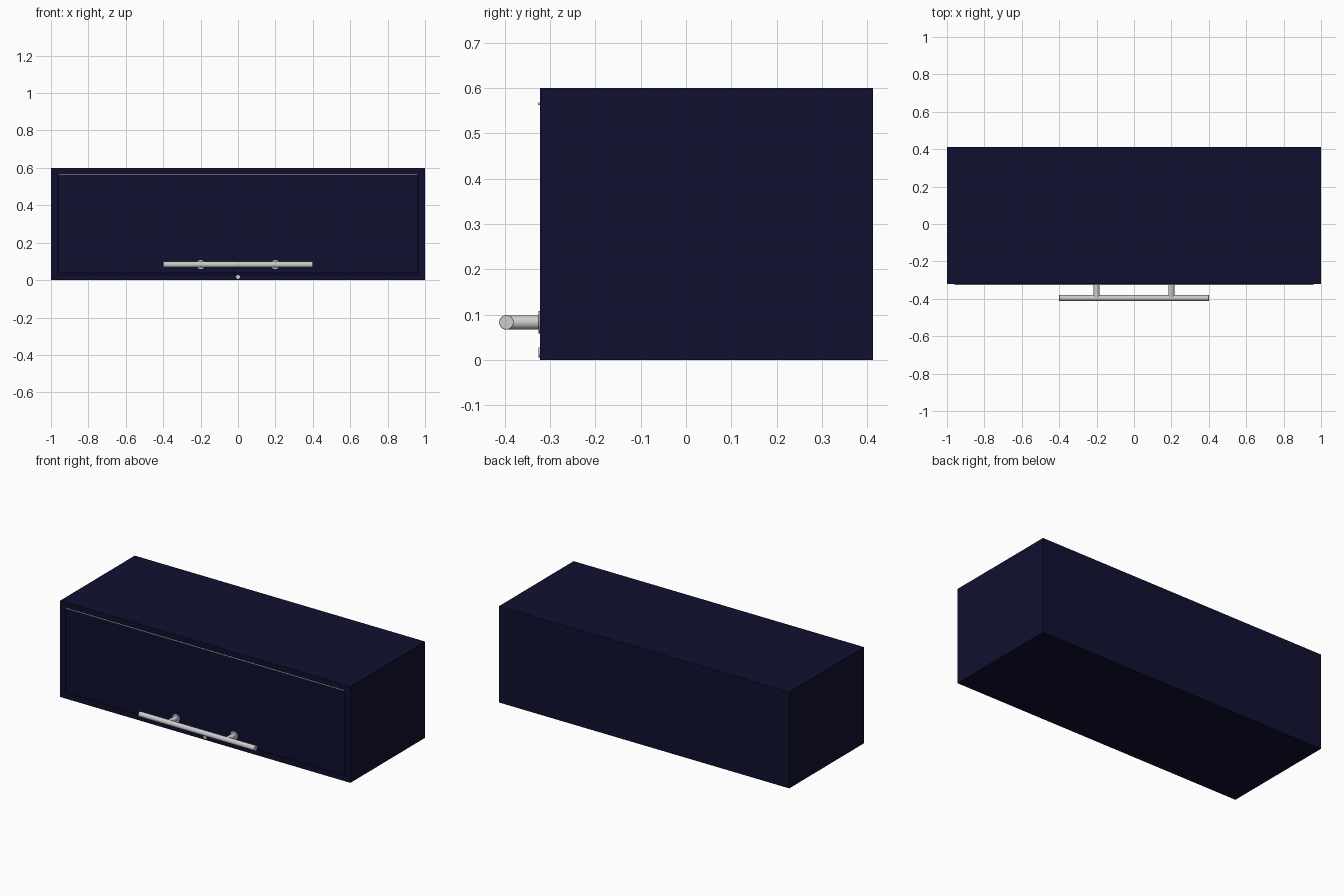
import bpy, bmesh
from math import pi
from mathutils import Vector

if "Cube" in bpy.data.objects:
    bpy.data.objects.remove(bpy.data.objects["Cube"])

FRONT, BACK, H, WALL = -0.322, 0.412, 0.6, 0.037

navy = bpy.data.materials.new("navy")
navy.diffuse_color = (0.005, 0.005, 0.03, 1)
navy.use_nodes = True
navy.node_tree.nodes["Principled BSDF"].inputs["Base Color"].default_value = navy.diffuse_color


def box(name, lo, hi, mat=None):
    lo, hi = Vector(lo), Vector(hi)
    bm = bmesh.new()
    bmesh.ops.create_cube(bm, size=1)
    bmesh.ops.scale(bm, vec=hi - lo, verts=bm.verts)
    bmesh.ops.translate(bm, vec=(lo + hi) / 2, verts=bm.verts)
    return finish(name, bm, mat)


def finish(name, bm, mat=None):
    bmesh.ops.recalc_face_normals(bm, faces=bm.faces)
    mesh = bpy.data.meshes.new(name)
    bm.to_mesh(mesh)
    bm.free()
    ob = bpy.data.objects.new(name, mesh)
    bpy.context.collection.objects.link(ob)
    if mat:
        mesh.materials.append(mat)
    return ob


def rod(name, r, start, end, sides=32, bevel=0):
    start, end = Vector(start), Vector(end)
    axis = end - start
    bpy.ops.mesh.primitive_cylinder_add(vertices=sides, radius=r, depth=axis.length,
                                        location=(start + end) / 2,
                                        rotation=axis.to_track_quat('Z', 'Y').to_euler())
    ob = bpy.context.object
    ob.name = name
    if bevel:
        mod = ob.modifiers.new("soft_edge", 'BEVEL')
        mod.width, mod.segments = bevel, 2
    bpy.ops.object.shade_smooth_by_angle(angle=pi / 6)
    return ob


# Carcass: five panels around an open front
box("bottom_panel", (-1, FRONT, 0), (1, BACK, WALL - 0.003), navy)
box("top_panel", (-1, FRONT, H - WALL + 0.005), (1, BACK, H), navy)
box("back_panel", (-1 + WALL, BACK - WALL, WALL - 0.003), (1 - WALL, BACK, H - WALL + 0.005), navy)
for side, s in (("left", -1), ("right", 1)):
    x0, x1 = sorted((s, s * (1 - WALL)))
    box(side + "_panel", (x0, FRONT, WALL - 0.003), (x1, BACK, H - WALL + 0.005), navy)

# Flap door set flush in the opening with a hairline gap
box("flap_door", (-0.96, FRONT, 0.037), (0.96, FRONT + 0.04, 0.563), navy)

# Hinge pin along the top of the door
rod("hinge_pin", 0.003, (-0.96, FRONT - 0.002, 0.565), (0.96, FRONT - 0.002, 0.565), 16)

# Bar handle on two posts with round mounting plates
BAR_Y, BAR_Z = -0.396, 0.083
rod("handle_bar", 0.016, (-0.4, BAR_Y, BAR_Z), (0.4, BAR_Y, BAR_Z), bevel=0.001)
for side, x in (("left", -0.2), ("right", 0.2)):
    rod(side + "_handle_post", 0.0155, (x, FRONT + 0.005, BAR_Z), (x, BAR_Y, BAR_Z))
    rod(side + "_mounting_plate", 0.025, (x, FRONT + 0.002, BAR_Z), (x, FRONT - 0.003, BAR_Z), bevel=0.001)

# Lock: small cylinder face with a slot
lock = rod("lock_cylinder", 0.011, (0, FRONT + 0.005, 0.017), (0, FRONT - 0.003, 0.017))
slot = box("slot_cutter", (-0.0015, FRONT - 0.01, 0.012), (0.0015, FRONT - 0.001, 0.022))
slot.hide_render = True
slot.hide_set(True)
cut = lock.modifiers.new("key_slot", 'BOOLEAN')
cut.object, cut.operation, cut.solver = slot, 'DIFFERENCE', 'EXACT'
